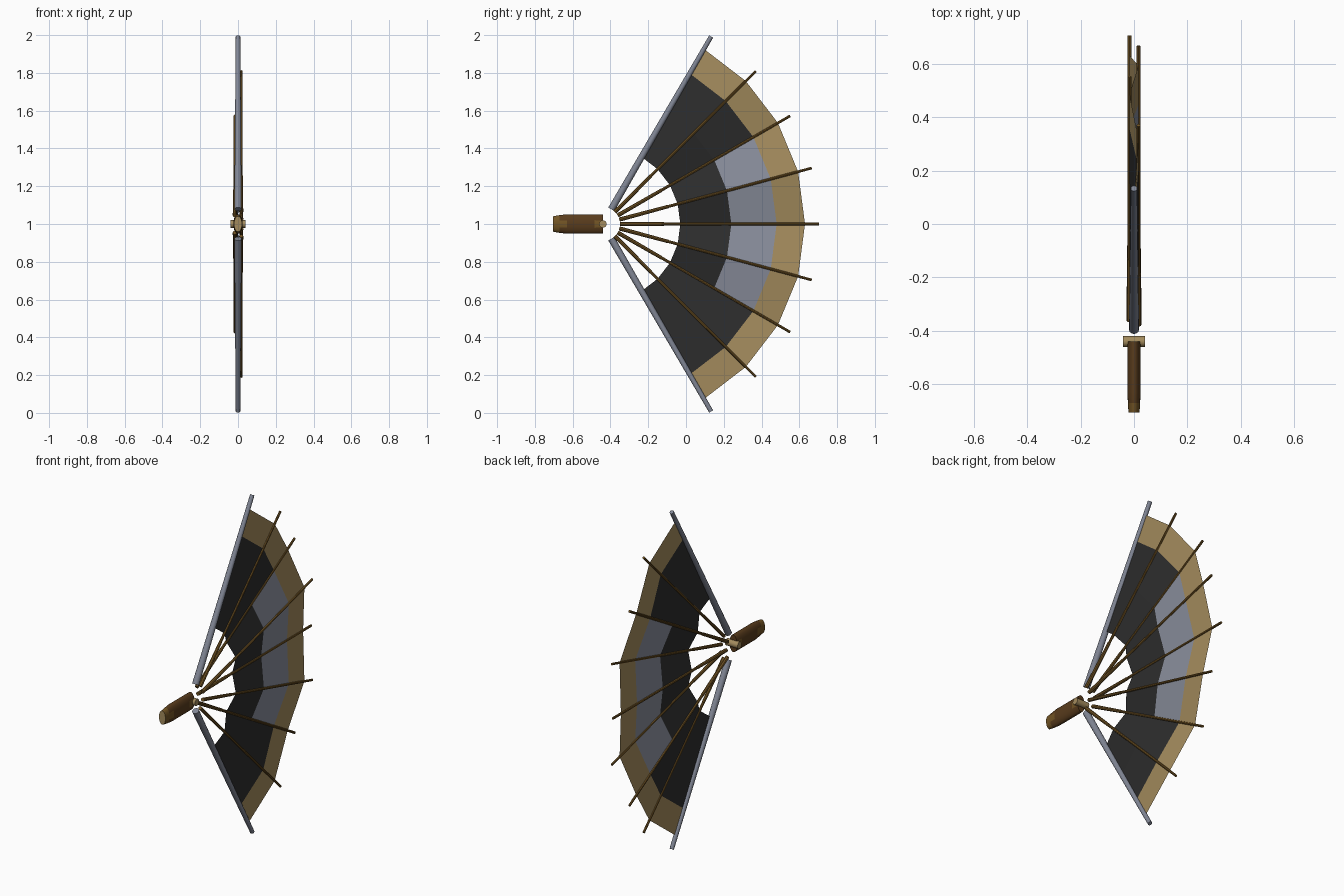
import bpy, bmesh, math
from mathutils import Vector

cube = bpy.data.objects.get("Cube")
if cube:
    bpy.data.objects.remove(cube)


def material(name, rgb):
    m = bpy.data.materials.new(name)
    m.use_nodes = True
    m.diffuse_color = (*rgb, 1)
    m.node_tree.nodes["Principled BSDF"].inputs["Base Color"].default_value = (*rgb, 1)
    return m


GOLD = material("gold cloth", (0.37, 0.26, 0.11))
BLACK = material("black cloth", (0.026, 0.026, 0.026))
SILVER = material("silver cloth", (0.25, 0.27, 0.33))
STEEL = material("steel", (0.22, 0.24, 0.3))
BRONZE = material("bronze", (0.17, 0.09, 0.018))
WOOD = material("brown wood", (0.1, 0.045, 0.012))

PIVOT = Vector((0, -0.44, 1))
PLEAT = 0.017


def polar(degrees, radius, x=0):
    a = math.radians(degrees)
    return PIVOT + Vector((x, radius * math.cos(a), radius * math.sin(a)))


def finish(name, bm, mats, smooth=True):
    mesh = bpy.data.meshes.new(name)
    bm.to_mesh(mesh)
    bm.free()
    for m in mats:
        mesh.materials.append(m)
    obj = bpy.data.objects.new(name, mesh)
    bpy.context.collection.objects.link(obj)
    if smooth:
        bpy.ops.object.select_all(action='DESELECT')
        obj.select_set(True)
        bpy.context.view_layer.objects.active = obj
        bpy.ops.object.shade_smooth_by_angle(angle=math.radians(40))
    return obj


def rod(name, start, end, r1, r2, mat, sides=12):
    bm = bmesh.new()
    axis = end - start
    bmesh.ops.create_cone(bm, cap_ends=True, segments=sides, radius1=r1, radius2=r2, depth=axis.length)
    bm.transform(axis.to_track_quat('Z', 'Y').to_matrix().to_4x4())
    bmesh.ops.translate(bm, verts=bm.verts, vec=(start + end) / 2)
    return finish(name, bm, [mat])


def pleat_x(i):
    # pleats alternate sides and meet the guards in the middle
    return 0 if abs(i) == 4 else (PLEAT if i % 2 else -PLEAT)


# Outer guards
for side, name in ((1, "upper_guard"), (-1, "lower_guard")):
    rod(name, polar(60 * side, 0.09), polar(60 * side, 1.146), 0.019, 0.012, STEEL)

# Thin ribs with thicker inner sleeves
for i in range(-3, 4):
    x = pleat_x(i)
    rod(f"rib_{i + 4}", polar(15 * i, 0.1, x), polar(15 * i, 1.145, x), 0.008, 0.007, BRONZE, 8)
    rod(f"rib_sleeve_{i + 4}", polar(15 * i, 0.09, x), polar(15 * i, 0.36, x), 0.011, 0.009, BRONZE, 8)

# Pleated cloth with a gold border and a silver centre panel
bm = bmesh.new()
radii = (0.41, 0.68, 0.92, 1.07)
rows = [[bm.verts.new(polar(15 * i, r, pleat_x(i))) for r in radii] for i in range(-4, 5)]
for i in range(8):
    for j in range(3):
        f = bm.faces.new((rows[i][j], rows[i][j + 1], rows[i + 1][j + 1], rows[i + 1][j]))
        if j == 2:
            f.material_index = 0
        elif j == 1 and 2 <= i <= 5:
            f.material_index = 2
        else:
            f.material_index = 1
finish("fan_cloth", bm, [GOLD, BLACK, SILVER], smooth=False)

# Oval handle lofted along y, with bronze tips and a pale butt
bm = bmesh.new()
profile = ((-0.705, 0.021, 0.041), (-0.67, 0.023, 0.047), (-0.63, 0.025, 0.052),
           (-0.485, 0.025, 0.052), (-0.44, 0.025, 0.051))
SIDES = 24
rings = []
for y, rx, rz in profile:
    angles = [math.tau * (k + 0.5) / SIDES for k in range(SIDES)]
    rings.append([bm.verts.new((rx * math.cos(a), y, 1 + rz * math.sin(a))) for a in angles])
for n in range(len(rings) - 1):
    for k in range(SIDES):
        q = (k + 1) % SIDES
        f = bm.faces.new((rings[n][k], rings[n + 1][k], rings[n + 1][q], rings[n][q]))
        middle = abs(f.calc_center_median().z - 1) < 0.024
        f.material_index = 1 if n == 0 or (middle and n in (1, 3)) else 0
bm.faces.new(rings[0]).material_index = 2
bm.faces.new(rings[-1]).material_index = 0
bmesh.ops.recalc_face_normals(bm, faces=bm.faces)
finish("handle", bm, [WOOD, BRONZE, GOLD])

# Pivot pin across the handle
rod("pivot_pin", PIVOT + Vector((-0.041, 0, 0)), PIVOT + Vector((0.041, 0, 0)), 0.02, 0.02, GOLD, 16)
